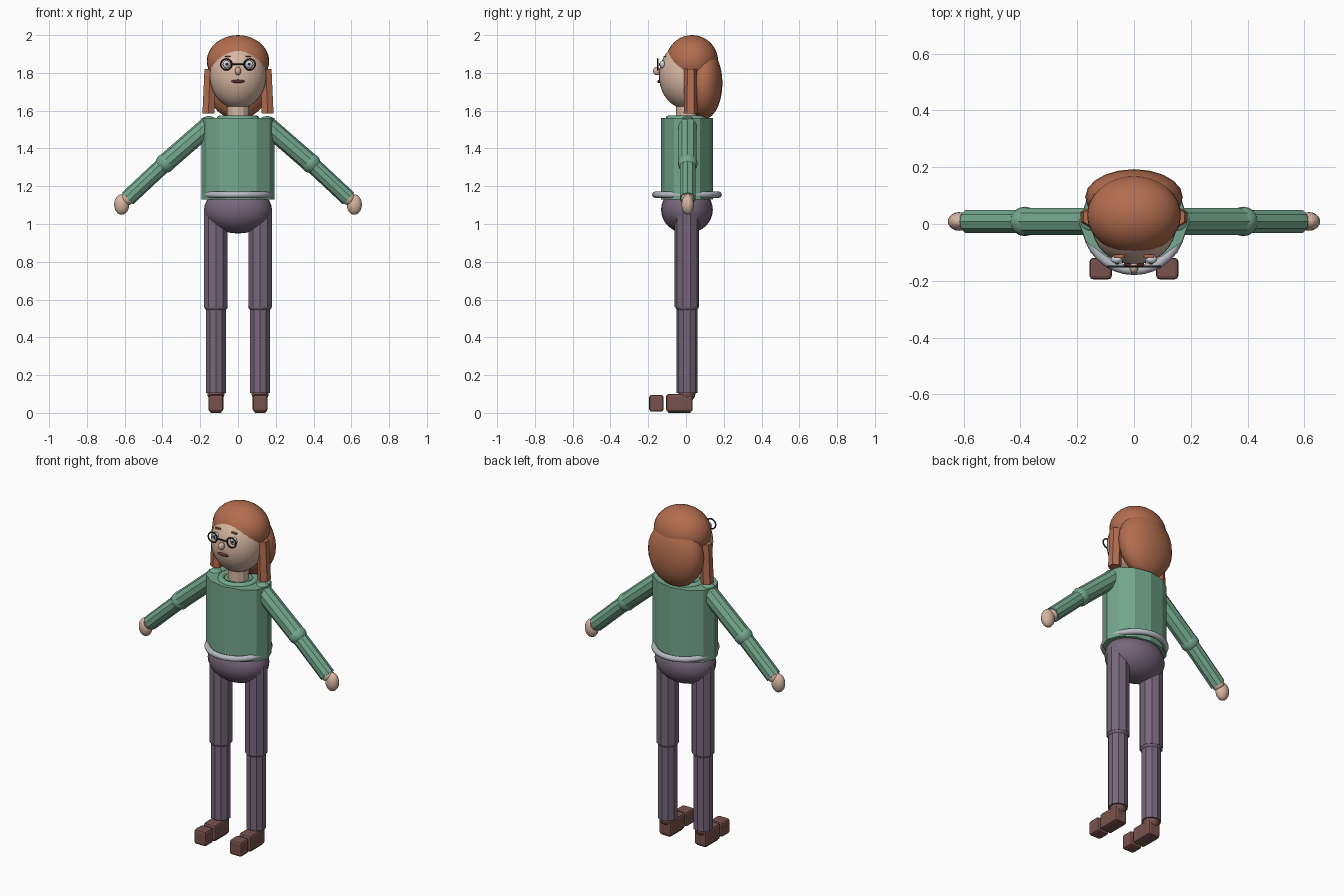
import bpy, math
from mathutils import Vector, Matrix

if "Cube" in bpy.data.objects:
    bpy.data.objects.remove(bpy.data.objects["Cube"])


def material(name, r, g, b):
    m = bpy.data.materials.new(name)
    m.diffuse_color = (r, g, b, 1)
    m.use_nodes = True
    m.node_tree.nodes["Principled BSDF"].inputs["Base Color"].default_value = m.diffuse_color
    return m


SKIN = material("skin", 0.68, 0.47, 0.36)
HAIR = material("auburn", 0.45, 0.155, 0.078)
GREEN = material("sweater green", 0.175, 0.39, 0.27)
PURPLE = material("trouser purple", 0.18, 0.135, 0.19)
BROWN = material("shoe brown", 0.19, 0.085, 0.075)
GREY = material("belt grey", 0.47, 0.49, 0.53)
DARK = material("frame black", 0.02, 0.018, 0.02)
WHITE = material("eye white", 0.62, 0.68, 0.74)
LIP = material("lip", 0.13, 0.03, 0.03)
Y = 0.005  # depth of the body axis


def finish(name, mat, smooth=False):
    ob = bpy.context.object
    ob.name = name
    ob.data.materials.append(mat)
    bpy.ops.object.transform_apply(location=False, rotation=True, scale=True)
    if smooth:
        bpy.ops.object.shade_smooth()
    return ob


def ellipsoid(name, loc, radii, mat, seg=24, rings=16):
    bpy.ops.mesh.primitive_uv_sphere_add(segments=seg, ring_count=rings, radius=1, location=loc)
    bpy.context.object.scale = radii
    return finish(name, mat, True)


def limb(name, a, b, r1, r2, mat, sides=10, turn=0.0):
    """Faceted cone from point a to point b."""
    a, b = Vector(a), Vector(b)
    d = b - a
    bpy.ops.mesh.primitive_cone_add(vertices=sides, radius1=r1, radius2=r2, depth=d.length)
    ob = bpy.context.object
    ob.data.transform(Matrix.Rotation(turn, 4, 'Z'))
    ob.rotation_euler = d.to_track_quat('Z', 'Y').to_euler()
    ob.location = (a + b) / 2
    return finish(name, mat)


def ring(name, loc, major, minor, mat, upright=False, seg=32):
    bpy.ops.mesh.primitive_torus_add(location=loc, major_radius=major, minor_radius=minor,
                                     major_segments=seg, minor_segments=8)
    if upright:
        bpy.context.object.rotation_euler.x = math.pi / 2
    return finish(name, mat, True)


def block(name, loc, size, mat, bevel=0.0):
    bpy.ops.mesh.primitive_cube_add(size=1, location=loc)
    bpy.context.object.scale = size
    ob = finish(name, mat)
    if bevel:
        mod = ob.modifiers.new("soft edges", 'BEVEL')
        mod.width = bevel
        mod.segments = 2
    return ob


# Torso, collar, belt and hips
torso = limb("torso", (0, Y, 1.13), (0, Y, 1.56), 1, 1, GREEN, 12)
for v in torso.data.vertices:
    v.co.x *= 0.194
    v.co.y *= 0.138
collar = ring("collar", (0, Y, 1.555), 0.095, 0.02, GREEN, seg=24)
ring("belt", (0, Y, 1.155), 0.168, 0.017, GREY)
ellipsoid("hips", (0, Y, 1.075), (0.18, 0.137, 0.125), PURPLE)

# Head and hair
limb("neck", (0, Y, 1.53), (0, Y, 1.67), 0.058, 0.058, SKIN, 12)
ellipsoid("head", (0, 0, 1.785), (0.15, 0.143, 0.175), SKIN, 32, 20)
ellipsoid("hair_cap", (0, 0.032, 1.862), (0.165, 0.138, 0.138), HAIR, 32, 20)
ellipsoid("back_hair", (0, 0.095, 1.745), (0.172, 0.098, 0.19), HAIR, 20, 14)

# Face
ellipsoid("nose", (0, -0.155, 1.81), (0.016, 0.02, 0.022), SKIN, 12, 8)
ellipsoid("mouth", (0, -0.142, 1.755), (0.036, 0.009, 0.009), LIP, 16, 8)
limb("glasses_bridge", (-0.032, -0.15, 1.845), (0.032, -0.15, 1.845), 0.004, 0.004, DARK, 8)

for s, side in ((-1, "left"), (1, "right")):
    # Eyes and glasses
    ellipsoid(side + "_eye", (s * 0.06, -0.125, 1.845), (0.021, 0.015, 0.021), WHITE, 16, 10)
    ellipsoid(side + "_pupil", (s * 0.06, -0.139, 1.845), (0.007, 0.004, 0.007), DARK, 10, 6)
    ring(side + "_glasses_rim", (s * 0.062, -0.15, 1.845), 0.029, 0.004, DARK, True, 24)
    block(side + "_eyebrow", (s * 0.053, -0.113, 1.887), (0.034, 0.012, 0.007), HAIR)

    # Hanging side lock
    limb(side + "_hair_lock", (s * 0.157, 0.024, 1.585), (s * 0.148, 0.024, 1.82),
         0.036, 0.034, HAIR, 6, math.pi / 6 * 3)

    # Arm
    shoulder, elbow, wrist = [(s * x, Y + 0.004, z) for x, z in
                              ((0.155, 1.522), (0.385, 1.322), (0.585, 1.135))]
    ellipsoid(side + "_shoulder", shoulder, (0.052, 0.05, 0.05), GREEN, 16, 10)
    limb(side + "_upper_arm", shoulder, elbow, 0.05, 0.05, GREEN)
    ellipsoid(side + "_elbow", elbow, (0.052, 0.052, 0.052), GREEN, 16, 10)
    limb(side + "_forearm", elbow, wrist, 0.043, 0.043, GREEN)
    ellipsoid(side + "_wrist", wrist, (0.036, 0.036, 0.036), SKIN, 12, 8)
    ellipsoid(side + "_hand", (s * 0.616, Y + 0.004, 1.103), (0.04, 0.033, 0.054), SKIN, 16, 12)

    # Leg
    x = s * 0.117
    limb(side + "_thigh", (x, Y, 0.56), (x, Y, 1.08), 0.065, 0.065, PURPLE)
    ellipsoid(side + "_knee", (x, Y, 0.565), (0.063, 0.063, 0.063 * 0.6), PURPLE, 16, 10)
    limb(side + "_shin", (x, Y, 0.105), (x, Y, 0.56), 0.055, 0.055, PURPLE)
    ellipsoid(side + "_ankle", (x, Y, 0.1), (0.045, 0.045, 0.04), BROWN, 16, 10)

    # Shoe in two blocks
    block(side + "_shoe", (x, -0.035, 0.053), (0.078, 0.14, 0.094), BROWN, 0.012)
    block(side + "_shoe_toe", (x, -0.157, 0.051), (0.078, 0.076, 0.088), BROWN, 0.012)
    # Sole touching the ground
    block(side + "_shoe_sole", (x, -0.035, 0.01), (0.06, 0.12, 0.02), BROWN, 0.004)
